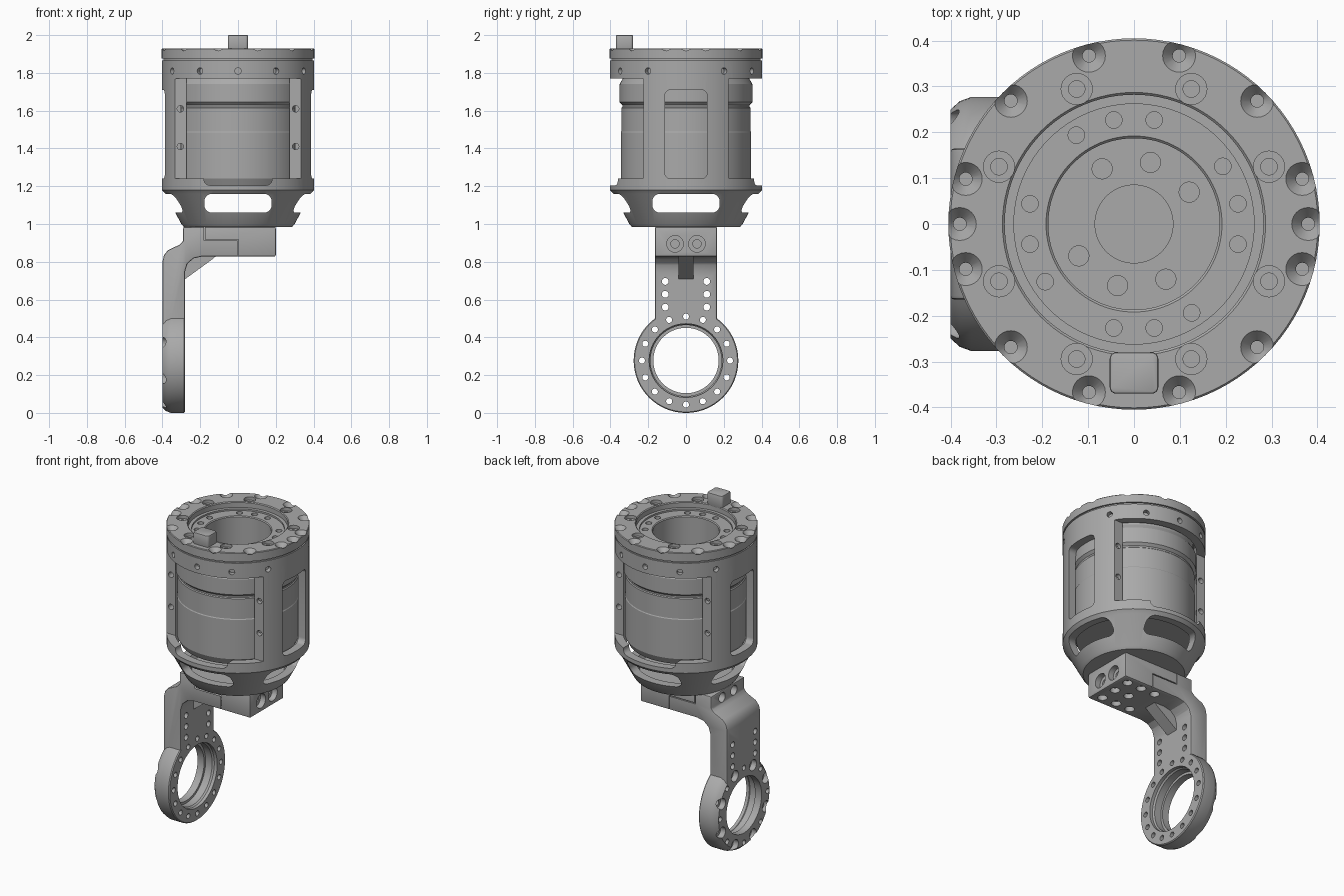
import bpy, bmesh
from math import sin, cos, pi, radians
from mathutils import Matrix, Vector

if "Cube" in bpy.data.objects:
    bpy.data.objects.remove(bpy.data.objects["Cube"])

metal = bpy.data.materials.new("grey metal")
metal.use_nodes = True
GREY = (0.4, 0.4, 0.4, 1)
metal.diffuse_color = GREY
metal.node_tree.nodes["Principled BSDF"].inputs["Base Color"].default_value = GREY


def at(x, y, z):
    return Matrix.Translation((x, y, z))


def facing(loc, direction):
    """Local z points along direction, local y stays upright."""
    turn = Vector(direction).to_track_quat('Z', 'Y').to_matrix().to_4x4()
    return at(*loc) @ turn


def lathe(bm, prof, mat=Matrix(), n=96):
    """Revolve a closed (radius, height) profile round local z."""
    rings = []
    for r, z in prof:
        spots = n if r > 0 else 1
        rings.append([bm.verts.new(mat @ Vector((r * cos(2 * pi * k / n), r * sin(2 * pi * k / n), z)))
                      for k in range(spots)])
    for a, b in zip(rings, rings[1:] + rings[:1]):
        if len(a) == len(b) == 1:
            continue
        for k in range(n):
            j = k + 1
            quad = [a[k % len(a)], a[j % len(a)], b[j % len(b)], b[k % len(b)]]
            bm.faces.new(list(dict.fromkeys(quad)))


def prism(bm, pts, low, high, mat=Matrix()):
    """Extrude a 2D outline along local z."""
    a = [bm.verts.new(mat @ Vector((x, y, low))) for x, y in pts]
    b = [bm.verts.new(mat @ Vector((x, y, high))) for x, y in pts]
    bm.faces.new(a)
    bm.faces.new(b[::-1])
    for i in range(len(pts)):
        j = (i + 1) % len(pts)
        bm.faces.new([a[i], b[i], b[j], a[j]])


def rounded(hw, hh, r, n=6):
    pts = []
    for q, (sx, sy) in enumerate([(1, 1), (-1, 1), (-1, -1), (1, -1)]):
        for k in range(n + 1):
            t = (q + k / n) * pi / 2
            pts.append((sx * (hw - r) + r * cos(t), sy * (hh - r) + r * sin(t)))
    return pts


def bore(bm, mat, r, depth, wide=0, wide_depth=0, sink=False):
    """Plain, counterbored or countersunk hole cutter, opening along local z."""
    prof = [(0, -depth), (r, -depth)]
    if wide:
        prof += [(r, -wide_depth), (wide, 0 if sink else -wide_depth)]
    prof += [(wide or r, 0.02), (0, 0.02)]
    lathe(bm, prof, mat, 24)


def finish(name, bm):
    bmesh.ops.recalc_face_normals(bm, faces=bm.faces)
    mesh = bpy.data.meshes.new(name)
    bm.to_mesh(mesh)
    bm.free()
    mesh.materials.append(metal)
    ob = bpy.data.objects.new(name, mesh)
    bpy.context.collection.objects.link(ob)
    return ob


def apply(ob, kind, **settings):
    mod = ob.modifiers.new(kind, kind)
    for key, value in settings.items():
        setattr(mod, key, value)
    bpy.context.view_layer.objects.active = ob
    bpy.ops.object.modifier_apply(modifier=mod.name)


def combine(ob, bm, operation='DIFFERENCE'):
    tool = finish("cutter", bm)
    tool.hide_render = True
    apply(ob, 'BOOLEAN', object=tool, operation=operation, solver='EXACT')
    bpy.data.objects.remove(tool)


def turned(name, prof):
    bm = bmesh.new()
    lathe(bm, prof)
    return finish(name, bm)


def polar(r, degrees):
    return r * cos(radians(degrees)), r * sin(radians(degrees))


SIDES = [(1, 0, 0), (0, 1, 0), (-1, 0, 0), (0, -1, 0)]

# Outer cage with its tapered base
cage = turned("outer_cage", [
    (0.403, 1.865), (0.403, 1.18), (0.385, 1.16), (0.3, 1.0), (0.287, 0.985), (0, 0.985),
    (0, 1.03), (0.262, 1.03), (0.345, 1.17), (0.354, 1.2), (0.354, 1.865)])
cut, lip = bmesh.new(), bmesh.new()
for d in SIDES:
    v = Vector(d)
    prism(cut, rounded(0.178, 0.05, 0.04), 0, 0.3, facing(v * 0.2 + Vector((0, 0, 1.11)), d))
    if d[0]:
        prism(cut, rounded(0.112, 0.235, 0.03), 0, 0.2, facing(v * 0.3 + Vector((0, 0, 1.475)), d))
    else:
        prism(cut, rounded(0.36, 0.265, 0.04), 0, 0.3, facing(v * 0.225 + Vector((0, 0, 1.505)), d))
        prism(lip, rounded(0.18, 0.05, 0.03), 0, 0.3, facing(v * 0.225 + Vector((0, 0, 1.255)), d))
combine(cage, cut)
combine(cage, lip)

# Screw holes round the upper band and on the pillar flats
cut = bmesh.new()
for a in range(0, 360, 30):
    if a % 180:
        x, y = polar(0.403, a)
        bore(cut, facing((x, y, 1.81), (x, y, 0)), 0.017, 0.03)
for sx in (-1, 1):
    for sy in (-1, 1):
        for z in (1.41, 1.61):
            bore(cut, facing((sx * 0.305, sy * 0.225, z), (0, sy, 0)), 0.017, 0.04)
combine(cage, cut)

# Motor housing with its deep central well
motor = turned("motor_housing", [
    (0.3, 1.895), (0.262, 1.895), (0.262, 1.885), (0.192, 1.885), (0.187, 1.88), (0.187, 1.3),
    (0.085, 1.3), (0.085, 1.2), (0.325, 1.2), (0.345, 1.24), (0.345, 1.485), (0.342, 1.49),
    (0.342, 1.615), (0.337, 1.62), (0.337, 1.63), (0.352, 1.645), (0.352, 1.74), (0.335, 1.77),
    (0.335, 1.865), (0.3, 1.865)])
cut = bmesh.new()
for quarter in range(0, 360, 90):
    for a in (-11, 11, 33):
        bore(cut, at(*polar(0.231, quarter + a), 1.885), 0.018, 0.03)
for a in (30, 75, 120):
    for half in (0, 180):
        bore(cut, at(*polar(0.139, a + half), 1.3), 0.022, 0.03)
combine(motor, cut)

# Shadow gap collar and top flange
turned("flange_collar", [(0.32, 1.86), (0.395, 1.86), (0.395, 1.88), (0.32, 1.88)])
flange = turned("top_flange", [
    (0.282, 1.875), (0.405, 1.875), (0.405, 1.926), (0.401, 1.93), (0.287, 1.93), (0.282, 1.925)])
cut = bmesh.new()
for a in (0, 15, 45, 75, 105, 135, 165, 180, 195, 225, 255, 285, 315, 345):
    bore(cut, at(*polar(0.38, a), 1.93), 0.014, 0.045, 0.036, 0.026, True)
for a in (23, 67, 113, 157, 203, 247, 293, 337):
    bore(cut, at(*polar(0.32, a), 1.93), 0.018, 0.045, 0.034, 0.02)
combine(flange, cut)

# Locating key on the flange
bm = bmesh.new()
prism(bm, rounded(0.053, 0.045, 0.014), 1.92, 2.0, at(0, -0.325, 0))
key = finish("locating_key", bm)
apply(key, 'BEVEL', width=0.005, segments=2)

# Bracket: mounting block, bent arm and end ring
upright = Matrix.Rotation(pi / 2, 4, 'X')
bm = bmesh.new()
prism(bm, [(-0.29, 0.985), (0.2, 0.985), (0.2, 0.828), (-0.19, 0.828), (-0.235, 0.818),
           (-0.268, 0.79), (-0.28, 0.75), (-0.28, 0.4), (-0.4, 0.4), (-0.4, 0.8),
           (-0.392, 0.835), (-0.37, 0.862), (-0.31, 0.89), (-0.29, 0.91)], -0.165, 0.165, upright)
bracket = finish("bracket_arm", bm)
apply(bracket, 'BEVEL', width=0.008, segments=2)
bm = bmesh.new()
ring_axis = facing((-0.28, 0, 0.277), (1, 0, 0))
lathe(bm, [(0, 0), (0.272, 0), (0.277, -0.006), (0.277, -0.075), (0.268, -0.1), (0.25, -0.12),
           (0, -0.12)], ring_axis)
combine(bracket, bm, 'UNION')

# Stepped ring opening and its bolt circle
cut = bmesh.new()
lathe(cut, [(0, 0.05), (0.195, 0.05), (0.195, -0.02), (0.188, -0.03), (0.188, -0.075),
            (0.173, -0.075), (0.173, -0.2), (0, -0.2)], ring_axis)
for k in range(16):
    y, z = polar(0.233, k * 22.5)
    loc = (-0.4, y, 0.277 + z)
    if k % 2:
        bore(cut, facing(loc, (-1, 0, 0)), 0.016, 0.2, 0.034, 0.035)
    else:
        bore(cut, facing(loc, (-1, 0, 0)), 0.016, 0.2)

# Arm and block holes
for sy in (-1, 1):
    for z in (0.56, 0.628, 0.696):
        bore(cut, facing((-0.4, sy * 0.11, z), (-1, 0, 0)), 0.018, 0.2)
    bore(cut, facing((0.2, sy * 0.058, 0.895), (1, 0, 0)), 0.022, 0.07, 0.044, 0.035)
    bore(cut, facing((-0.29, sy * 0.058, 0.942), (-1, 0, 0)), 0.03, 0.05)
for x in (-0.06, 0.04, 0.14):
    for y in (-0.11, 0, 0.11):
        if y or x > 0:
            bore(cut, facing((x, y, 0.828), (0, 0, -1)), 0.028, 0.03)
combine(bracket, cut)

# Stepped joint line on both sides of the block
cut = bmesh.new()
joint = [(-0.18, 1), (-0.174, 1), (-0.174, 0.918), (0.003, 0.918),
         (0.003, 0.8), (-0.003, 0.8), (-0.003, 0.912), (-0.18, 0.912)]
for low in (-0.2, 0.157):
    prism(cut, joint, low, low + 0.043, upright)
combine(bracket, cut)

# Gusset under the bend
bm = bmesh.new()
prism(bm, [(-0.11, 0.835), (-0.14, 0.81), (-0.28, 0.708), (-0.3, 0.708), (-0.3, 0.835)],
      -0.04, 0.04, upright)
finish("arm_gusset", bm)

# Smooth round walls, keep machined edges crisp
for ob in bpy.context.scene.objects:
    ob.select_set(ob.type == 'MESH')
bpy.context.view_layer.objects.active = cage
bpy.ops.object.shade_smooth_by_angle(angle=radians(25))
